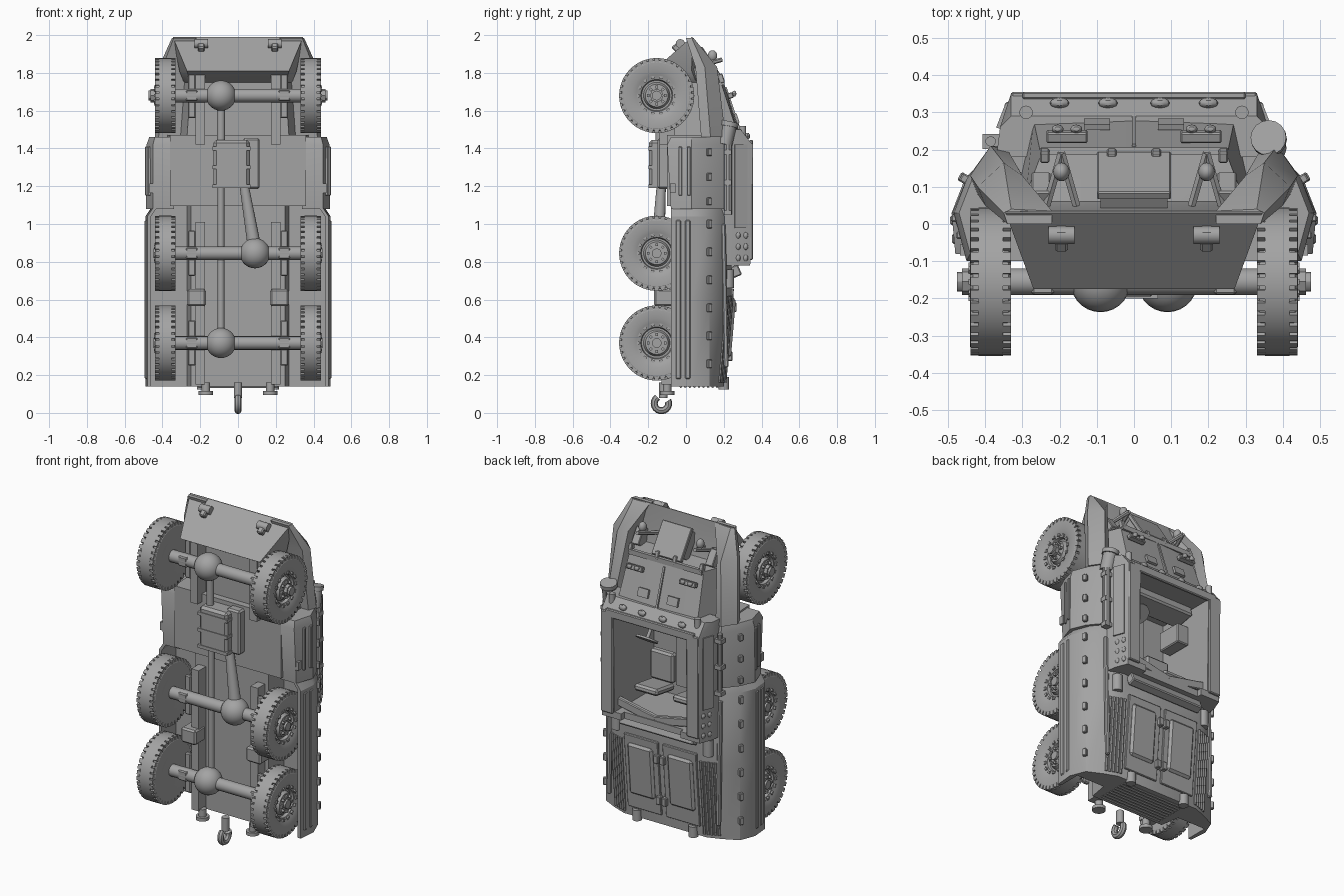
import bpy, bmesh, math
from mathutils import Vector, Matrix, Euler

if "Cube" in bpy.data.objects:
    bpy.data.objects.remove(bpy.data.objects["Cube"])

paint = bpy.data.materials.new("grey_paint")
paint.use_nodes = True
grey = (0.37, 0.37, 0.37, 1)
paint.diffuse_color = grey
paint.node_tree.nodes["Principled BSDF"].inputs["Base Color"].default_value = grey
parts = []
SIDES = ((1, "left"), (-1, "right"))


def make(name, bm):
    bmesh.ops.recalc_face_normals(bm, faces=bm.faces)
    mesh = bpy.data.meshes.new(name)
    bm.to_mesh(mesh)
    bm.free()
    mesh.materials.append(paint)
    ob = bpy.data.objects.new(name, mesh)
    bpy.context.collection.objects.link(ob)
    parts.append(ob)
    return ob


def box(name, at, size, rot=(0, 0, 0), bevel=0):
    bm = bmesh.new()
    m = Matrix.LocRotScale(Vector(at), Euler(rot), Vector(size))
    bmesh.ops.create_cube(bm, size=1, matrix=m)
    if bevel:
        bmesh.ops.bevel(bm, geom=bm.edges[:], offset=bevel, segments=1, affect='EDGES')
    return make(name, bm)


def rod(name, a, b, r, r2=None, n=16):
    a, b = Vector(a), Vector(b)
    d = b - a
    bm = bmesh.new()
    m = Matrix.LocRotScale((a + b) / 2, d.to_track_quat('Z', 'Y'), None)
    bmesh.ops.create_cone(bm, cap_ends=True, segments=n, radius1=r,
                          radius2=r if r2 is None else r2, depth=d.length, matrix=m)
    return make(name, bm)


def ball(name, at, size, n=12):
    bm = bmesh.new()
    m = Matrix.LocRotScale(Vector(at), None, Vector(size))
    bmesh.ops.create_uvsphere(bm, u_segments=n * 2, v_segments=n, radius=1, matrix=m)
    return make(name, bm)


def loft(name, rings):
    """Skin a row of (z, outline) sections and cap both ends."""
    bm = bmesh.new()
    loops = [[bm.verts.new((x, y, z)) for x, y in pts] for z, pts in rings]
    n = len(loops[0])
    for lo, hi in zip(loops, loops[1:]):
        for i in range(n):
            j = (i + 1) % n
            bm.faces.new((lo[i], lo[j], hi[j], hi[i]))
    bm.faces.new(loops[0])
    bm.faces.new(loops[-1])
    return make(name, bm)


def hull(name, rings):
    return loft(name, [(z, h + [(-x, y) for x, y in reversed(h) if x]) for z, h in rings])


def cut(ob, at, size):
    cutter = box("cutter", at, size)
    cutter.hide_render = True
    mod = ob.modifiers.new("opening", 'BOOLEAN')
    mod.object, mod.operation, mod.solver = cutter, 'DIFFERENCE', 'EXACT'
    bpy.context.view_layer.objects.active = ob
    bpy.ops.object.modifier_apply(modifier=mod.name)
    parts.remove(cutter)
    bpy.data.objects.remove(cutter)


# Armoured hull: rear body, cabin floor, cabin walls
def rear(top, narrow=0):
    edge = .49 - narrow
    return [(0, -.06), (.25, -.06), (.27, .06), (edge - .03, .06), (edge - .03, -.08),
            (edge - .01, -.08), (edge, .03), (edge - .037, .125), (.36, top - .03), (.28, top), (0, top)]


body = hull("rear_body", [(.14, rear(.2)), (.6, rear(.24)), (1.04, rear(.24)), (1.1, rear(.22, .04))])
mid_half = [(0, -.1), (.36, -.1), (.38, .2), (0, .2)]
mid = hull("cabin_floor", [(1.095, mid_half), (1.47, mid_half)])


def cab(top):
    return [(0, .18), (.37, .18), (.36, .26), (.33, top), (0, top)]


walls = hull("cabin_walls", [(.78, cab(.34)), (1.42, cab(.352)), (1.5, cab(.29))])
for ob in (body, mid, walls):
    cut(ob, (0, .28, 1.11), (.49, .64, .58))
cut(walls, (0, .4, .8), (.4, .18, .1))

# Nose with recessed deck, then the stepped engine cover
hull("nose", [
    (1.46, [(0, -.06), (.27, -.06), (.31, .1), (.27, .28), (0, .29)]),
    (1.75, [(0, -.06), (.25, -.06), (.29, .08), (.25, .185), (0, .2)]),
    (1.76, [(0, -.09), (.255, -.09), (.29, .05), (.25, .06), (0, .06)]),
    (1.81, [(0, -.175), (.27, -.175), (.31, .03), (.26, .05), (0, .05)]),
    (1.99, [(0, .03), (.345, .03), (.345, .033), (.25, .035), (0, .035)])])
slope_hood = -math.atan2(.09, .27)
slope_nose = math.atan2(.165, .25)
box("nose_hatch", (0, .13, 1.85), (.2, .025, .2), (slope_nose, 0, 0), .004)
box("nose_hatch_base", (0, .09, 1.83), (.18, .07, .16), (slope_nose, 0, 0))
box("hood_joint", (0, .25, 1.6), (.012, .012, .26), (-slope_hood, 0, 0))
box("hood_front_rail", (0, .195, 1.75), (.5, .02, .03))

for s, side in SIDES:
    # Front fenders, doors and their fittings
    loft(side + "_front_fender", [(z, [(s * x, y) for x, y in pts]) for z, pts in (
        (1.46, [(.27, .08), (.42, .08), (.44, .13), (.385, .21), (.34, .2)]),
        (1.83, [(.27, .05), (.4, .05), (.42, .1), (.35, .165), (.3, .13)]),
        (1.985, [(.22, .0), (.34, .0), (.35, .03), (.33, .04), (.22, .035)]))])
    loft(side + "_door", [(z, [(s * x, y) for x, y in pts]) for z, pts in (
        (1.08, [(.34, -.08), (.45, -.08), (.488, .03), (.45, .12), (.385, .2), (.34, .2)]),
        (1.42, [(.34, -.1), (.45, -.1), (.484, .03), (.45, .12), (.385, .21), (.34, .21)]),
        (1.46, [(.34, -.08), (.44, -.08), (.47, .03), (.435, .12), (.38, .2), (.34, .2)]))])
    for y in (-.03, .015):
        box(side + "_door_rib", (s * (.478 + y * .3), y, 1.28), (.018, .02, .26), (0, 0, 0), .004)
    box(side + "_door_handle", (s * .458, -.07, 1.19), (.02, .03, .05))
    for z in (1.12, 1.25, 1.38):
        box(side + "_door_hinge", (s * .452, .12, z), (.03, .025, .04), (0, 0, s * .5), .004)

    # Rear side panels: ribs, hinges and louvres
    for y in (-.04, .01):
        box(side + "_side_rib", (s * (.486 + y * .09), y, .6), (.014, .028, .84), (0, 0, 0), .005)
    for i in range(6):
        box(side + "_side_hinge", (s * .456, .122, .26 + .148 * i), (.03, .025, .045),
            (0, 0, s * .5), .004)
    for i in range(5):
        x = s * (.27 + .02 * i)
        rod(side + "_louvre", (x, .206 - .0075 * i, .16), (x, .244 - .0075 * i, .62), .008, n=6)
    box(side + "_deck_rail", (s * .37, .205, .62), (.025, .025, .76), (.02, 0, 0), .006)
    rod(side + "_deck_roller", (s * .31, .225, .66), (s * .31, .225, .76), .03)

    # Rear deck hatches with raised panels and hinges
    box(side + "_deck_hatch", (s * .13, .222, .43), (.23, .025, .46), (-.085, 0, 0), .004)
    box(side + "_hatch_panel", (s * .135, .236, .45), (.17, .03, .32), (-.085, 0, 0), .013)
    for z in (.3, .56):
        box(side + "_hatch_hinge", (s * .02, .195 + z * .085, z), (.03, .05, .05), (0, 0, 0), .004)

    # Nose eyes, hood brackets, latches and frame studs
    box(side + "_nose_mount", (s * .195, -.035, 1.94), (.035, .07, .05), (.75, 0, 0), .006)
    rod(side + "_nose_roller", (s * .16, -.03, 1.955), (s * .23, -.03, 1.955), .024)
    for k in (-1, 1):
        rod(side + "_hood_bracket", (s * .195 + k * .04, .05, 1.83), (s * .195, .19, 1.87), .012, n=6)
    ball(side + "_hood_lamp", (s * .195, .14, 1.89), (.022, .025, .03))
    box(side + "_nose_step", (s * .25, .08, 1.79), (.05, .08, .1), (slope_nose, 0, 0), .004)
    box(side + "_hood_latch", (s * .18, .235, 1.68), (.11, .03, .03), (-slope_hood, 0, 0), .004)
    for k in (-1, 1):
        ball(side + "_latch_knob", (s * .18 + k * .025, .255, 1.69), (.016, .012, .016), 6)
    box(side + "_hood_vent", (s * .1, .268, 1.56), (.07, .015, .05), (-slope_hood, 0, 0))
    for x in (.06, .24):
        box(side + "_hatch_clip", (s * x, .185, 1.77), (.025, .03, .05), (.3, 0, 0), .004)
    for x in (.07, .2):
        ball(side + "_frame_stud", (s * x, .325, 1.465), (.026, .015, .018), 6)
    rod(side + "_corner_lamp", (s * .29, .3, 1.46), (s * .29, .3, 1.52), .018)

    # Cabin side trim and angled rear sill
    box(side + "_cabin_frame", (s * .29, .345, 1.12), (.08, .02, .62), (0, 0, 0), .005)
    box(side + "_cabin_side_plate", (s * .352, .29, 1.2), (.012, .07, .44), (0, 0, s * .37))
    box(side + "_rear_sill", (s * .13, .29, .845), (.27, .03, .05), (0, -s * .2, 0), .005)
    for y in (.275, .315):
        for z in (.82, .88, .94):
            ball(side + "_cabin_stud", (s * (.356 - (y - .26) * .35), y, z), (.012, .014, .018), 6)

    # Seats and rear bumpers
    box(side + "_seat", (s * .13, .03, 1.02), (.16, .05, .18), (0, 0, 0), .012)
    box(side + "_seat_back", (s * .13, .12, .92), (.16, .18, .04), (.15, 0, 0), .012)
    rod(side + "_bumper_post", (s * .17, -.1, .16), (s * .17, -.1, .115), .022)
    rod(side + "_bumper_pad", (s * .17, -.1, .115), (s * .17, -.1, .095), .038)
    rod(side + "_tail_lamp", (s * .19, .2, .19), (s * .19, .2, .125), .028)

    # Chassis rails and springs
    box(side + "_rear_rail", (s * .2, -.09, .58), (.05, .08, .86))
    box(side + "_front_rail", (s * .2, -.1, 1.62), (.05, .08, .4))
    for z in (.37, .845, 1.68):
        box(side + "_leaf_spring", (s * .245, -.125, z), (.04, .025, .24), (0, 0, 0), .006)
        box(side + "_spring_clamp", (s * .245, -.155, z), (.06, .07, .06), (0, 0, 0), .006)
    box(side + "_spring_hanger", (s * .22, -.12, .61), (.1, .1, .09), (0, 0, 0), .01)

# Stowed canister on the left cabin side, slim tube on the right
for s, side, r in ((1, "left", .022), (-1, "right", .014)):
    rod(side + "_stowed_tube", (s * .385, .222, 1.05), (s * .385, .222, 1.42), r, n=10)
    for z in (1.06, 1.22, 1.38):
        box(side + "_tube_clamp", (s * .385, .222, z), (.045, .04, .025))
rod("canister", (.37, .205, 1.42), (.362, .23, 1.53), .04)
rod("canister_rim", (.363, .227, 1.515), (.361, .232, 1.54), .048)

# Cabin dashboard, wheel, front edge and shelf
box("dashboard", (0, .15, 1.37), (.48, .14, .07), (.2, 0, 0), .01)
box("cabin_tunnel", (0, -.01, 1.15), (.08, .1, .45))
rod("steering_column", (.13, .12, 1.34), (.13, .19, 1.24), .01)
rod("steering_wheel", (.13, .188, 1.245), (.13, .195, 1.235), .065, n=20)
box("radio_rack", (-.205, .1, 1.24), (.08, .16, .12), (0, 0, 0), .006)
box("cabin_front_frame", (0, .345, 1.42), (.6, .02, .05), (0, 0, 0), .005)
box("cabin_back_ledge", (0, .262, .75), (.5, .05, .06), (.4, 0, 0), .006)

# Tail grille and tow hook
for i in range(9):
    box("tail_slat", (0, -.03 + .024 * i, .142), (.42, .01, .02), (.5, 0, 0))
rod("tow_shank", (0, -.12, .16), (0, -.12, .08), .022)
bm = bmesh.new()
bmesh.ops.create_circle(bm, cap_ends=True, segments=8, radius=.019,
                        matrix=Matrix.Translation((0, -.095, .065)) @ Matrix.Rotation(.6, 4, 'X'))
bmesh.ops.spin(bm, geom=bm.faces[:] + bm.edges[:] + bm.verts[:], cent=(0, -.13, .05),
               axis=(1, 0, 0), angle=-math.radians(260), steps=14)
make("tow_hook", bm)


# Wheels: lathed tyre and rim, shoulder lugs and bolts
def wheel(name, s, z, front):
    bm = bmesh.new()
    outline = [(.335, .0), (.335, .1), (.33, .12), (.33, .175), (.337, .186), (.352, .188),
               (.352, .199), (.418, .199), (.418, .188), (.433, .186), (.44, .175), (.44, .13),
               (.432, .11), (.425, .085), (.408, .08), (.408, .07), (.43, .06), (.435, .0)]
    vs = [bm.verts.new((x, r, 0)) for x, r in outline]
    es = [bm.edges.new(p) for p in zip(vs, vs[1:])]
    bmesh.ops.spin(bm, geom=vs + es, cent=(0, 0, 0), axis=(1, 0, 0), angle=math.tau, steps=40)
    bmesh.ops.remove_doubles(bm, verts=bm.verts[:], dist=.0002)

    def ring(count, x, r, size):
        for i in range(count):
            turn = Matrix.Rotation(math.tau * i / count, 4, 'X')
            bmesh.ops.create_cube(bm, size=1, matrix=turn @ Matrix.LocRotScale(
                Vector((x, r, 0)), None, Vector(size)))
    ring(36, .342, .186, (.022, .025, .024))
    ring(36, .428, .186, (.022, .025, .024))
    ring(14, .43, .098, (.014, .014, .018))
    ring(8, .437, .045, (.016, .014, .014))
    mirror = Matrix.Diagonal((s, 1, 1, 1))
    bmesh.ops.transform(bm, matrix=Matrix.Translation((0, -.155, z)) @ mirror, verts=bm.verts[:])
    make(name, bm)
    rod(name + "_hub", (s * .42, -.155, z), (s * (.475 if front else .448), -.155, z), .026, n=12)
    if front:
        rod(name + "_cap", (s * .44, -.155, z), (s * .462, -.155, z), .036, n=8)


for label, z, dx in (("rear", .37, -.09), ("middle", .845, .09), ("front", 1.68, -.09)):
    for s, side in SIDES:
        wheel(f"{label}_{side}_wheel", s, z, label == "front")
    rod(label + "_axle", (-.35, -.155, z), (.35, -.155, z), .036)
    ball(label + "_differential", (dx, -.157, z), (.08, .08, .08), 14)

# Drive line
rod("rear_drive_shaft", (-.09, -.13, .37), (-.09, -.13, 1.22), .018)
rod("middle_drive_shaft", (.09, -.15, .86), (.03, -.13, 1.22), .036, .024)
rod("front_drive_shaft", (-.09, -.14, 1.68), (-.09, -.14, 1.42), .022)
box("gearbox", (-.035, -.14, 1.32), (.19, .11, .25), (0, 0, 0), .015)
box("gearbox_side", (.07, -.11, 1.32), (.09, .08, .27), (0, 0, 0), .01)
for z in (1.2, 1.3, 1.4):
    box("gearbox_band", (-.035, -.142, z), (.2, .115, .02))

# Keep hard edges crisp, round parts smooth
for ob in parts:
    ob.select_set(True)
bpy.context.view_layer.objects.active = parts[0]
bpy.ops.object.shade_smooth_by_angle(angle=math.radians(30))
